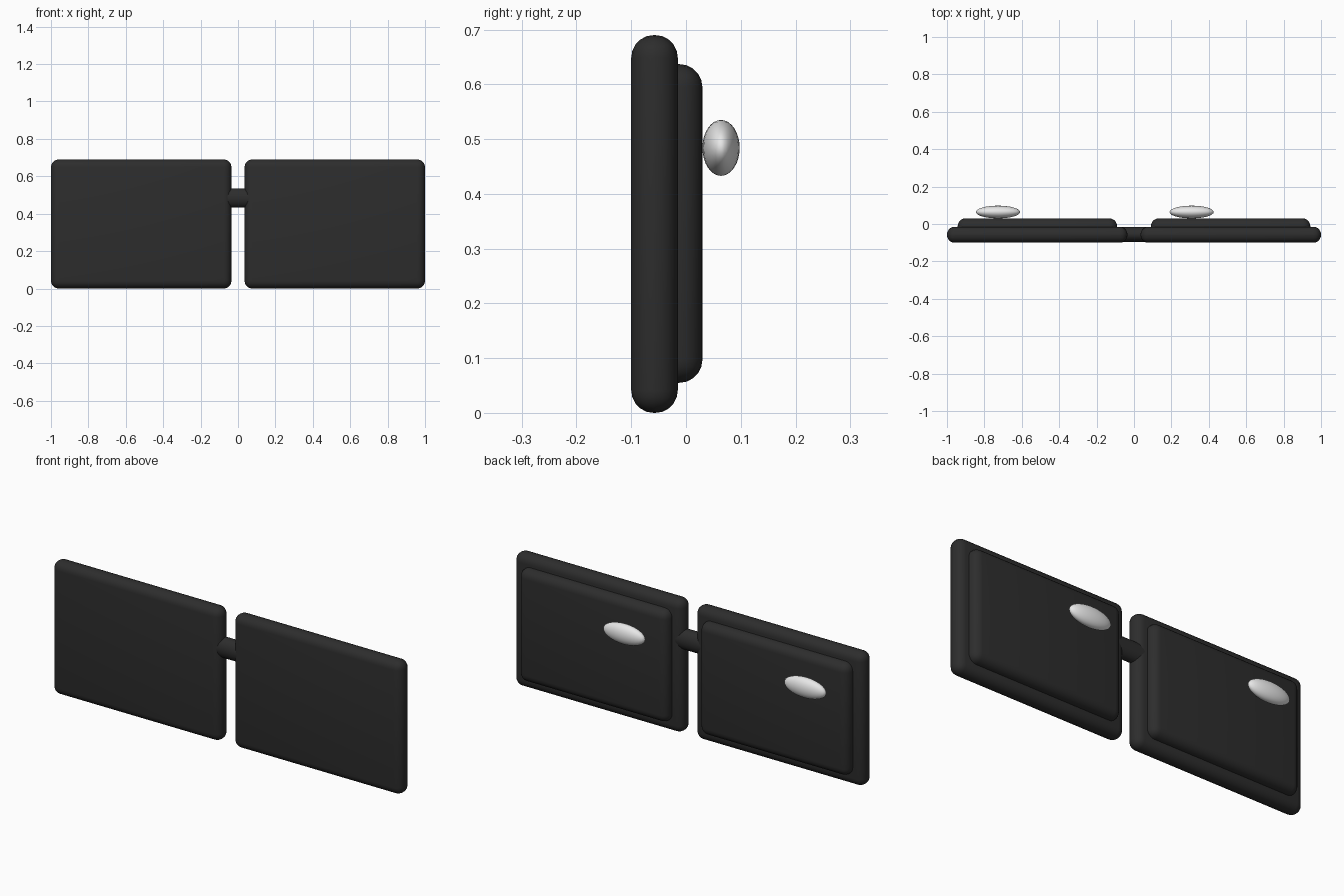
import bpy
from math import pi

cube = bpy.data.objects.get("Cube")
if cube:
    bpy.data.objects.remove(cube, do_unlink=True)


def make_material(name, value):
    mat = bpy.data.materials.new(name)
    mat.use_nodes = True
    colour = (value, value, value, 1)
    mat.diffuse_color = colour
    mat.node_tree.nodes["Principled BSDF"].inputs["Base Color"].default_value = colour
    return mat


BLACK = make_material("soft black", 0.026)
SILVER = make_material("light silver", 0.8)


def finish(name, mat):
    obj = bpy.context.object
    obj.name = name
    obj.data.materials.append(mat)
    bpy.ops.object.transform_apply(location=False, rotation=True, scale=True)
    return obj


def rounded_panel(name, low, high, radius):
    """Box between two corners with fully rounded edges."""
    bpy.ops.mesh.primitive_cube_add(
        size=1, location=[(a + b) / 2 for a, b in zip(low, high)])
    bpy.context.object.scale = [b - a for a, b in zip(low, high)]
    obj = finish(name, BLACK)
    bevel = obj.modifiers.new("Rounded edges", "BEVEL")
    bevel.width = radius
    bevel.segments = 5
    bpy.ops.object.modifier_apply(modifier=bevel.name)
    bpy.ops.object.shade_smooth_by_angle()


# Two panels with a raised back plate on each
for side, s in (("left", 1), ("right", -1)):
    x0, x1 = sorted((0.035 * s, s))
    rounded_panel(side + "_panel", (x0, -0.1, 0), (x1, -0.015, 0.69), 0.041)
    x0, x1 = sorted((0.09 * s, 0.943 * s))
    rounded_panel(side + "_back_plate", (x0, -0.06, 0.055), (x1, 0.03, 0.637), 0.042)

# Flat oval studs, set at the same offset on both panels
for side, x in (("left", 0.308), ("right", -0.727)):
    bpy.ops.mesh.primitive_uv_sphere_add(
        segments=32, ring_count=16, radius=1, location=(x, 0.064, 0.484))
    bpy.context.object.scale = (0.118, 0.034, 0.051)
    finish(side + "_stud", SILVER)
    bpy.ops.object.shade_smooth()

# Oval bridge joining the panels
bpy.ops.mesh.primitive_cylinder_add(
    vertices=32, radius=1, depth=2, location=(0, -0.055, 0.484), rotation=(0, pi / 2, 0))
bpy.context.object.scale = (0.052, 0.04, 0.09)
finish("bridge", BLACK)
bpy.ops.object.shade_smooth_by_angle()
